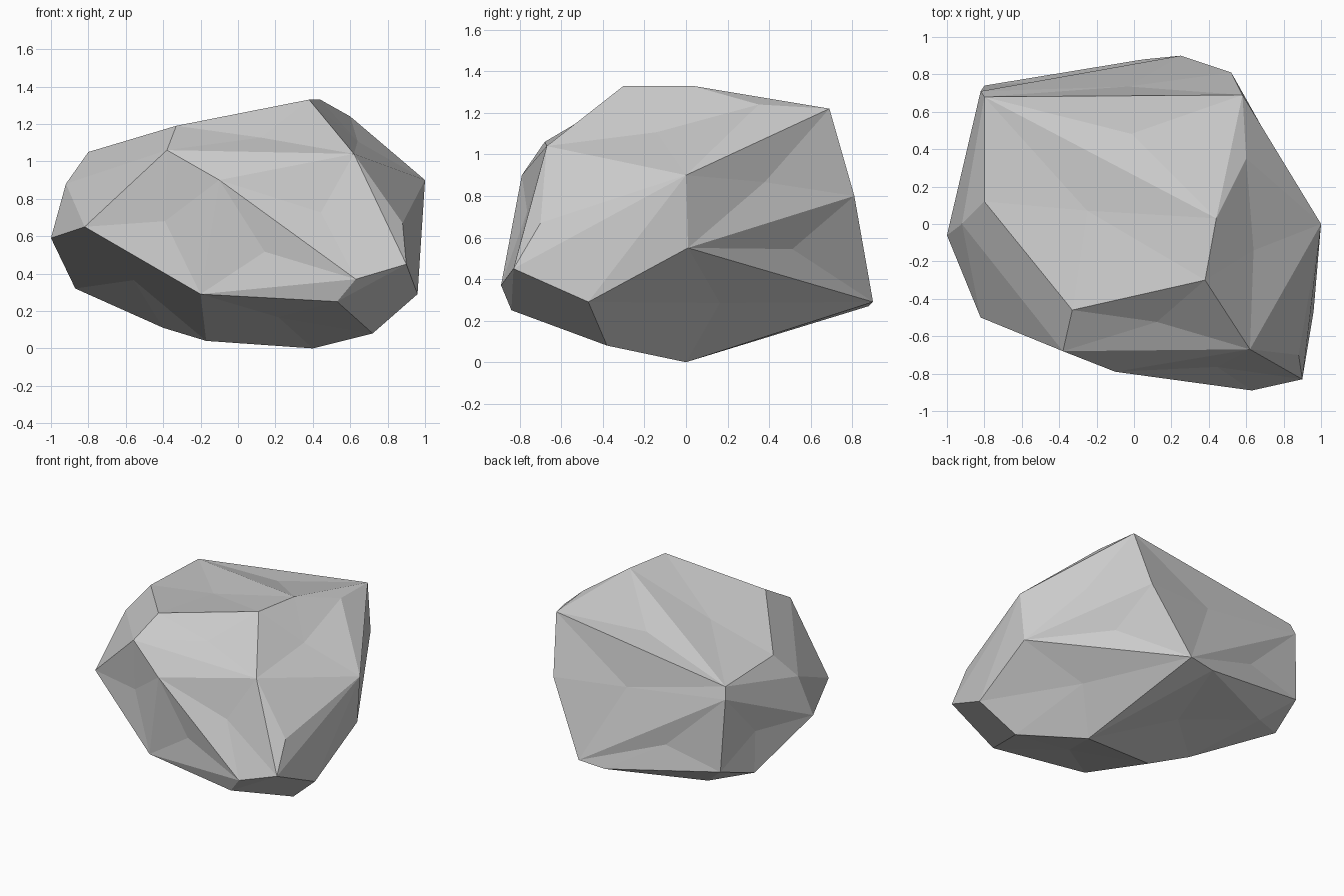
import bpy, bmesh, math

if "Cube" in bpy.data.objects:
    bpy.data.objects.remove(bpy.data.objects["Cube"])

# Corner points of the boulder's chipped facets
crown = [(-.80, .12, 1.05), (-.80, .68, 1.03), (-.33, -.46, 1.19), (.38, -.30, 1.33),
         (.44, .03, 1.33), (.60, .35, 1.24), (.58, .69, 1.22)]
front = [(-.38, -.68, 1.06), (-.82, -.50, .65), (-.10, -.79, .90), (.62, -.67, 1.04),
         (.88, -.70, .67), (.90, -.83, .45), (.63, -.89, .37), (.53, -.84, .25),
         (-.20, -.75, .29)]
sides = [(1, 0, .90), (.97, .01, .55), (.96, -.47, .29), (.75, .41, 1.09),
         (-1, -.06, .59), (-.92, .0, .88), (-.87, .44, .32)]
back = [(.52, .81, .80), (.25, .90, .29), (-.80, .74, .42), (-.82, .71, .95), (.05, .88, .27)]
base = [(.72, -.38, .08), (.40, 0, 0), (-.17, -.05, .04), (-.40, .10, .11), (-.60, .60, .25)]

# Wrap the corners in a closed shell and merge nearly flat triangles into facets
bm = bmesh.new()
for p in crown + front + sides + back + base:
    bm.verts.new(p)
bmesh.ops.convex_hull(bm, input=bm.verts[:])
loose = [v for v in bm.verts if not v.link_faces]
bmesh.ops.delete(bm, geom=loose, context='VERTS')
bmesh.ops.dissolve_limit(bm, angle_limit=math.radians(9), verts=bm.verts[:], edges=bm.edges[:])
bmesh.ops.recalc_face_normals(bm, faces=bm.faces[:])

# Dish the large facets slightly, like chipped stone
large = [f for f in bm.faces if f.calc_area() > .2]
bmesh.ops.poke(bm, faces=large, offset=-.025)

mesh = bpy.data.meshes.new("boulder")
bm.to_mesh(mesh)
bm.free()
boulder = bpy.data.objects.new("boulder", mesh)
bpy.context.collection.objects.link(boulder)
